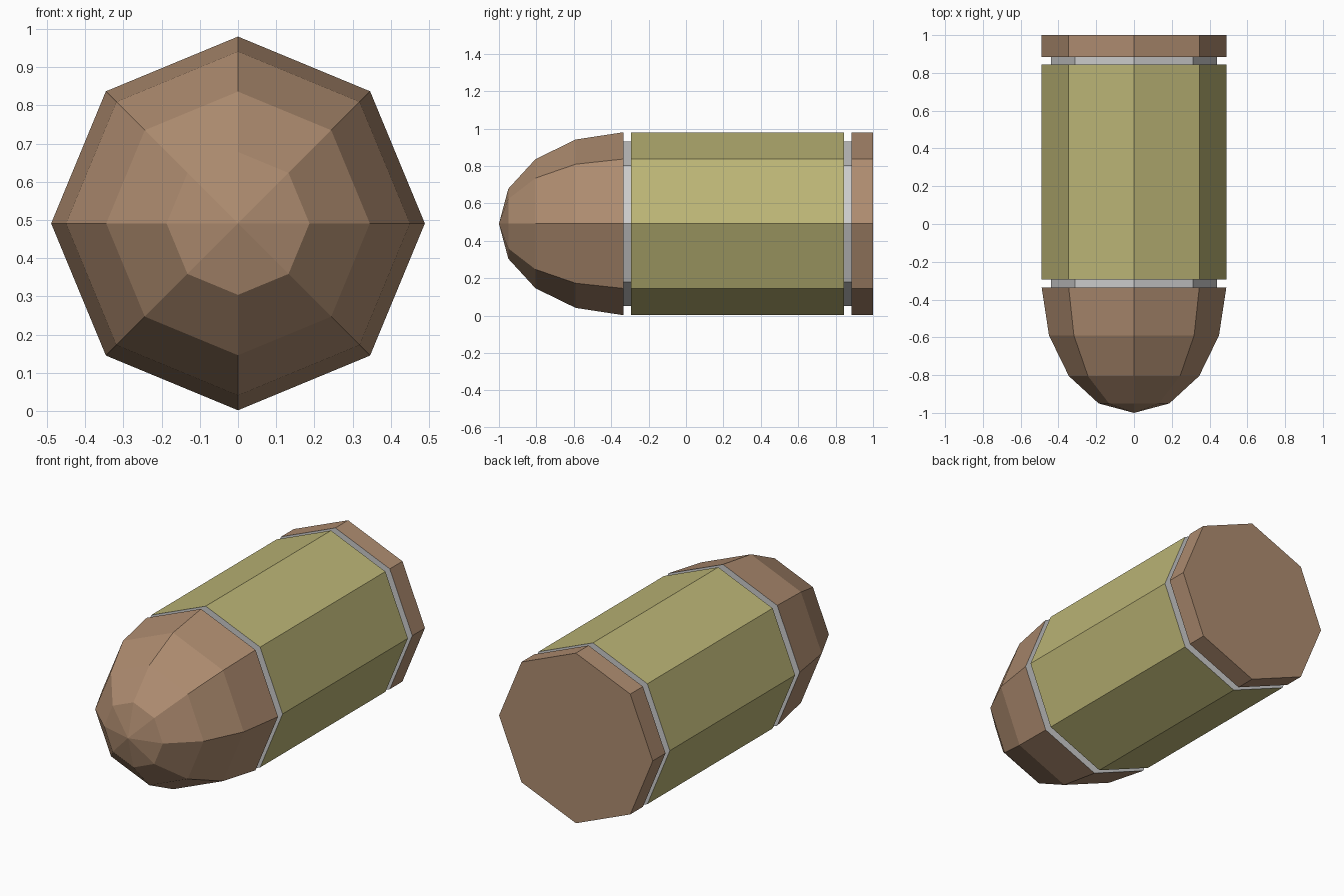
import bpy, bmesh, math

if "Cube" in bpy.data.objects:
    bpy.data.objects.remove(bpy.data.objects["Cube"])

SIDES, R, R_IN, CZ = 8, 0.489, 0.44, 0.491


def material(name, rgb):
    m = bpy.data.materials.new(name)
    m.diffuse_color = (*rgb, 1)
    m.use_nodes = True
    m.node_tree.nodes["Principled BSDF"].inputs["Base Color"].default_value = m.diffuse_color
    return m


def lathe(name, profile, mat=None):
    """Turn (y, radius) points around the y axis; radius 0 closes to a point."""
    bm = bmesh.new()
    rings = []
    for y, r in profile:
        if r == 0:
            rings.append([bm.verts.new((0, y, CZ))] * SIDES)
        else:
            rings.append([bm.verts.new((r * math.cos(k * math.tau / SIDES), y,
                                        CZ + r * math.sin(k * math.tau / SIDES)))
                          for k in range(SIDES)])
    for a, b in zip(rings, rings[1:]):
        for k in range(SIDES):
            n = (k + 1) % SIDES
            corners = list(dict.fromkeys([a[k], a[n], b[n], b[k]]))
            bm.faces.new(corners[::-1])
    # flat octagonal end where the profile finishes at the tail
    if profile[-1][0] == 1:
        bm.faces.new(rings[-1])
    bm.normal_update()
    # make sure the sides face outward
    for f in bm.faces:
        c = f.calc_center_median()
        out = f.normal.x * c.x + f.normal.z * (c.z - CZ)
        if out < -1e-4 or (abs(out) < 1e-4 and c.y > 0.99 and f.normal.y < 0):
            f.normal_flip()
    me = bpy.data.meshes.new(name)
    bm.to_mesh(me)
    bm.free()
    ob = bpy.data.objects.new(name, me)
    bpy.context.collection.objects.link(ob)
    if mat:
        me.materials.append(mat)
    return ob


brown = material("brown", (0.42, 0.26, 0.16))
olive = material("olive", (0.50, 0.46, 0.18))

# rounded nose
lathe("nose", [(-1, 0), (-0.95, 0.187), (-0.805, 0.345),
               (-0.59, 0.45), (-0.335, R)], brown)
# main casing
lathe("casing", [(-0.293, R), (0.845, R)], olive)
# tail rim with flat end
lathe("rim", [(0.885, R), (1, R)], brown)
# recessed grey bands with their step walls
for name, y0, y1 in (("front_band", -0.335, -0.293), ("rear_band", 0.845, 0.885)):
    lathe(name, [(y0, R), (y0, R_IN), (y1, R_IN), (y1, R)])
